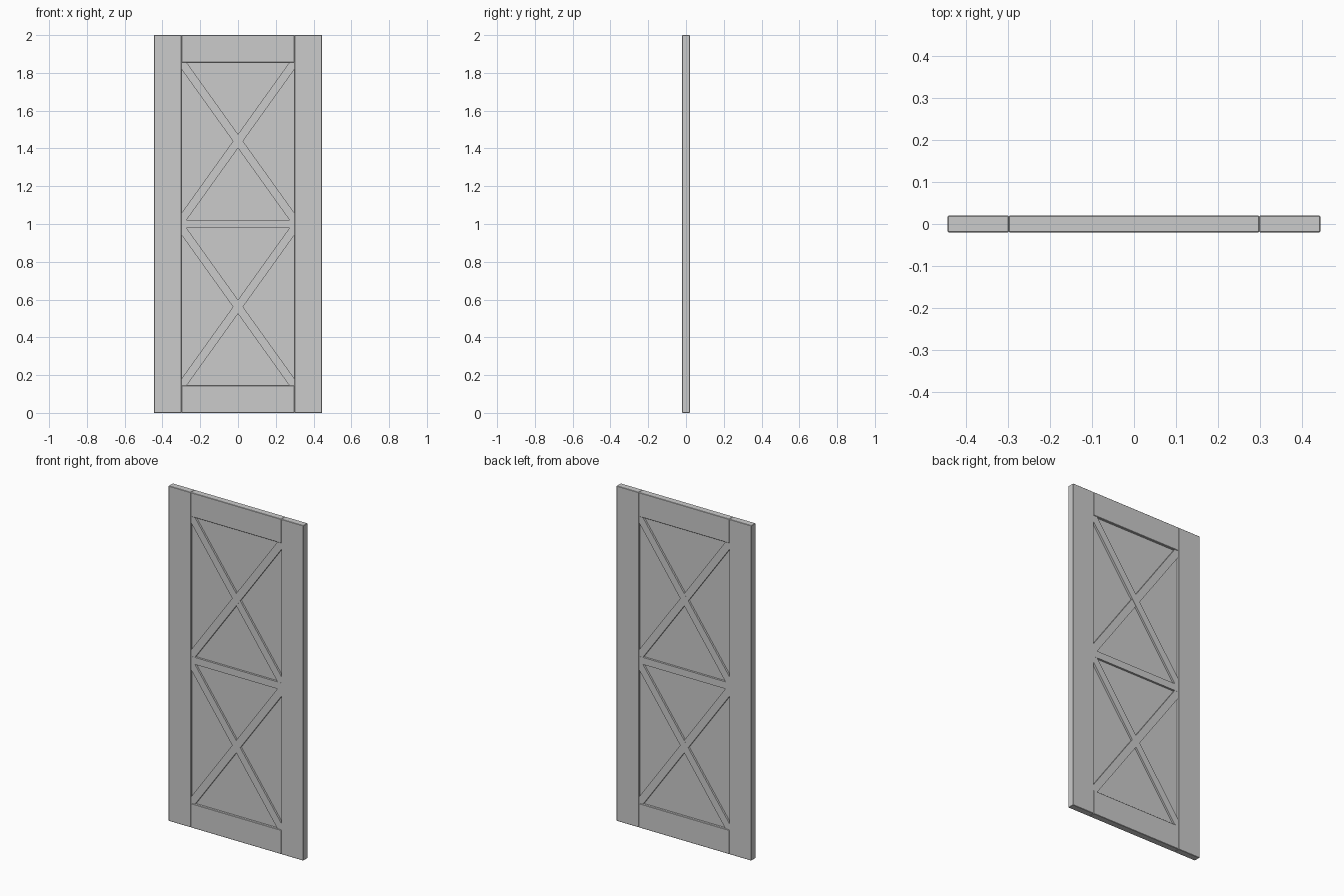
import bpy
import math

if "Cube" in bpy.data.objects:
    bpy.data.objects.remove(bpy.data.objects["Cube"])

W, H, T = 0.89, 2.0, 0.040          # overall door size
STILE = 0.146                       # stile width
RAIL = 0.144                        # top and bottom rail height
INNER = W / 2 - STILE               # half width of the opening
MID = 0.042                         # middle rail height
BRACE = 0.043                       # brace width


def board(name, x, z, sx, sy, sz, angle=0.0, bevel=0.0):
    """Box centred on (x, 0, z), turned about y, with optional chamfer."""
    bpy.ops.mesh.primitive_cube_add(size=1, location=(x, 0, z))
    ob = bpy.context.object
    ob.name = name
    ob.scale = (sx, sy, sz)
    bpy.ops.object.transform_apply(location=False, rotation=False, scale=True)
    ob.rotation_euler = (0, angle, 0)
    if bevel:
        m = ob.modifiers.new("edge_chamfer", 'BEVEL')
        m.width = bevel
        m.segments = 1
    return ob


# Outer frame
for side, s in (("left", -1), ("right", 1)):
    board(side + "_stile", s * (W - STILE) / 2, H / 2, STILE, T, H, bevel=0.002)
board("bottom_rail", 0, RAIL / 2, 2 * INNER, T, RAIL, bevel=0.002)
board("top_rail", 0, H - RAIL / 2, 2 * INNER, T, RAIL, bevel=0.002)

# Recessed panel
board("panel", 0, H / 2, 2 * INNER + 0.02, 0.011, H - 2 * RAIL + 0.02)

# Middle rail
board("middle_rail", 0, H / 2, 2 * INNER + 0.01, 0.035, MID)

# Crossed braces, corner to corner in each half
open_h = H / 2 - RAIL - MID / 2
length = math.hypot(2 * INNER, open_h)
tilt = math.atan2(open_h, 2 * INNER)
for half, s in (("lower", -1), ("upper", 1)):
    zc = H / 2 + s * (MID + open_h) / 2
    board(half + "_brace_rising", 0, zc, length, 0.034, BRACE, -tilt)
    board(half + "_brace_falling", 0, zc, length, 0.0335, BRACE, tilt)
